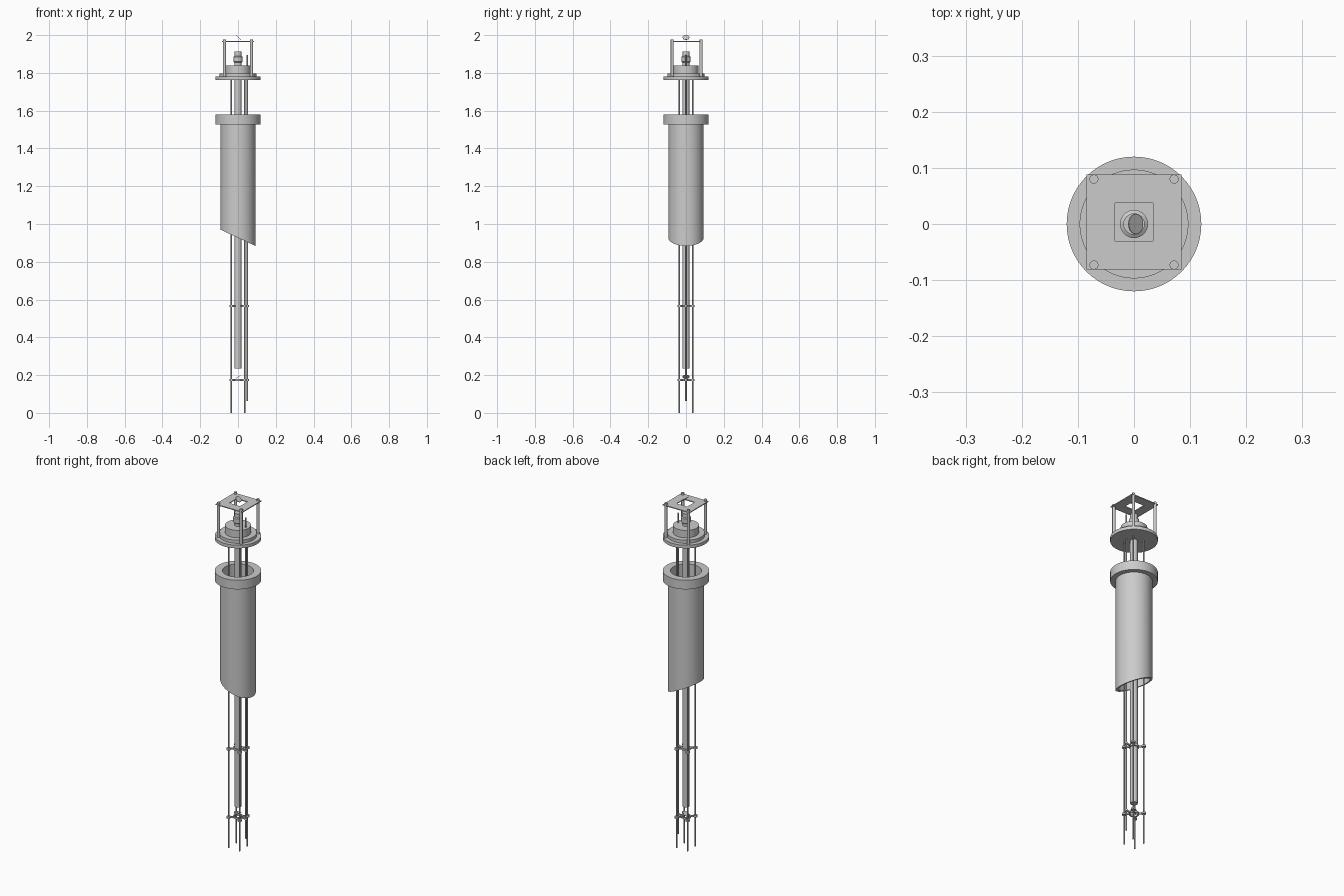
import bpy, bmesh, math
from mathutils import Matrix, Vector

if "Cube" in bpy.data.objects:
    bpy.data.objects.remove(bpy.data.objects["Cube"])

grey = bpy.data.materials.new("satin_grey")
grey.diffuse_color = (0.6, 0.6, 0.6, 1)
grey.use_nodes = True
grey.node_tree.nodes["Principled BSDF"].inputs["Base Color"].default_value = grey.diffuse_color


def finish(name, bm, smooth=True):
    bmesh.ops.recalc_face_normals(bm, faces=bm.faces)
    me = bpy.data.meshes.new(name)
    bm.to_mesh(me)
    bm.free()
    me.materials.append(grey)
    ob = bpy.data.objects.new(name, me)
    bpy.context.collection.objects.link(ob)
    if smooth:
        bpy.ops.object.select_all(action='DESELECT')
        bpy.context.view_layer.objects.active = ob
        ob.select_set(True)
        bpy.ops.object.shade_smooth_by_angle(angle=math.radians(35))
    return ob


def cyl(bm, x, y, r, z0, z1, n=24):
    m = Matrix.Translation((x, y, (z0 + z1) / 2))
    bmesh.ops.create_cone(bm, cap_ends=True, segments=n, radius1=r, radius2=r,
                          depth=z1 - z0, matrix=m)


def rod(name, x, y, r, z0, z1, n=24):
    bm = bmesh.new()
    cyl(bm, x, y, r, z0, z1, n)
    return finish(name, bm)


def lathe(bm, profile, n=64, closed=False):
    # turn an (r, z) profile; z may be a function of x for slanted ends
    rings = []
    for r, z in profile:
        ring = []
        for i in range(n):
            a = 2 * math.pi * i / n
            x = r * math.cos(a)
            ring.append(bm.verts.new((x, r * math.sin(a), z(x) if callable(z) else z)))
        rings.append(ring)
    pairs = list(zip(rings, rings[1:]))
    if closed:
        pairs.append((rings[-1], rings[0]))
    else:
        bm.faces.new(rings[0])
        bm.faces.new(rings[-1])
    for a, b in pairs:
        for i in range(n):
            j = (i + 1) % n
            bm.faces.new((a[i], a[j], b[j], b[i]))


# Outer sleeve with collar and slanted lower end
slant = lambda x: 0.927 - 0.465 * x
bm = bmesh.new()
lathe(bm, [(0.08, 1.58), (0.12, 1.58), (0.12, 1.528), (0.093, 1.528),
           (0.093, slant), (0.08, slant)], closed=True)
finish("slanted_sleeve", bm)

# Stepped head flange
bm = bmesh.new()
lathe(bm, [(0.12, 1.762), (0.12, 1.78), (0.097, 1.78), (0.097, 1.798),
           (0.067, 1.798), (0.067, 1.84)])
finish("head_flange", bm)

# Central tube and its top fitting
rod("central_tube", 0, 0, 0.019, 0.235, 1.77, 32)
bm = bmesh.new()
lathe(bm, [(0.019, 1.838), (0.019, 1.855), (0.025, 1.86), (0.025, 1.885),
           (0.019, 1.889), (0.019, 1.912)], 32)
finish("top_fitting", bm)

# Four support posts and the square frame plate on top
for i, (x, y) in enumerate([(sx * 0.0715, y) for sx in (-1, 1) for y in (-0.073, 0.08)]):
    rod(f"frame_post_{i + 1}", x, y, 0.008, 1.78, 1.978)
bm = bmesh.new()
loops = []
for z in (1.963, 1.968):
    for h in (0.085, 0.034):
        loops.append([bm.verts.new((sx * h, 0.0035 + sy * h, z))
                      for sx, sy in ((-1, -1), (1, -1), (1, 1), (-1, 1))])
lo, li, uo, ui = loops
for a, b in ((lo, li), (uo, ui), (lo, uo), (li, ui)):
    for i in range(4):
        j = (i + 1) % 4
        bm.faces.new((a[i], a[j], b[j], b[i]))
finish("frame_plate", bm, False)

# Long thin guide rods and the longer probe rod at the side
corners = [(sx * 0.035, sy * 0.035) for sx in (-1, 1) for sy in (-1, 1)]
for i, (x, y) in enumerate(corners):
    rod(f"guide_rod_{i + 1}", x, y, 0.0035, 0, 1.77, 12)
rod("probe_rod", 0.05, 0, 0.004, 0.062, 1.895, 12)

# Spacer spiders: a centre ring, arms and rod eyelets
for name, zc in (("upper_spacer", 0.565), ("lower_spacer", 0.175)):
    bm = bmesh.new()
    z0, z1 = zc - 0.005, zc + 0.005
    lathe(bm, [(0.019, z0), (0.026, z0), (0.026, z1), (0.019, z1)], 32, True)
    for x, y in corners + [(0.05, 0)]:
        cyl(bm, x, y, 0.011 if y else 0.008, z0, z1, 16)
        d = Vector((x, y, 0))
        length = d.length - 0.022
        m = (Matrix.Translation(d.normalized() * (0.022 + length / 2) + Vector((0, 0, zc)))
             @ Matrix.Rotation(math.atan2(y, x), 4, 'Z')
             @ Matrix.Diagonal((length, 0.008, 0.008, 1)))
        bmesh.ops.create_cube(bm, size=1, matrix=m)
    finish(name, bm)

# Tilted mirrors above and below the tube
for name, x, z, tilt in (("top_mirror", 0.003, 1.988, 45), ("bottom_mirror", 0.001, 0.191, -35)):
    bm = bmesh.new()
    m = Matrix.Translation((x, 0, z)) @ Matrix.Rotation(math.radians(tilt), 4, 'Y')
    bmesh.ops.create_cone(bm, cap_ends=True, segments=32, radius1=0.018,
                          radius2=0.018, depth=0.002, matrix=m)
    finish(name, bm)
